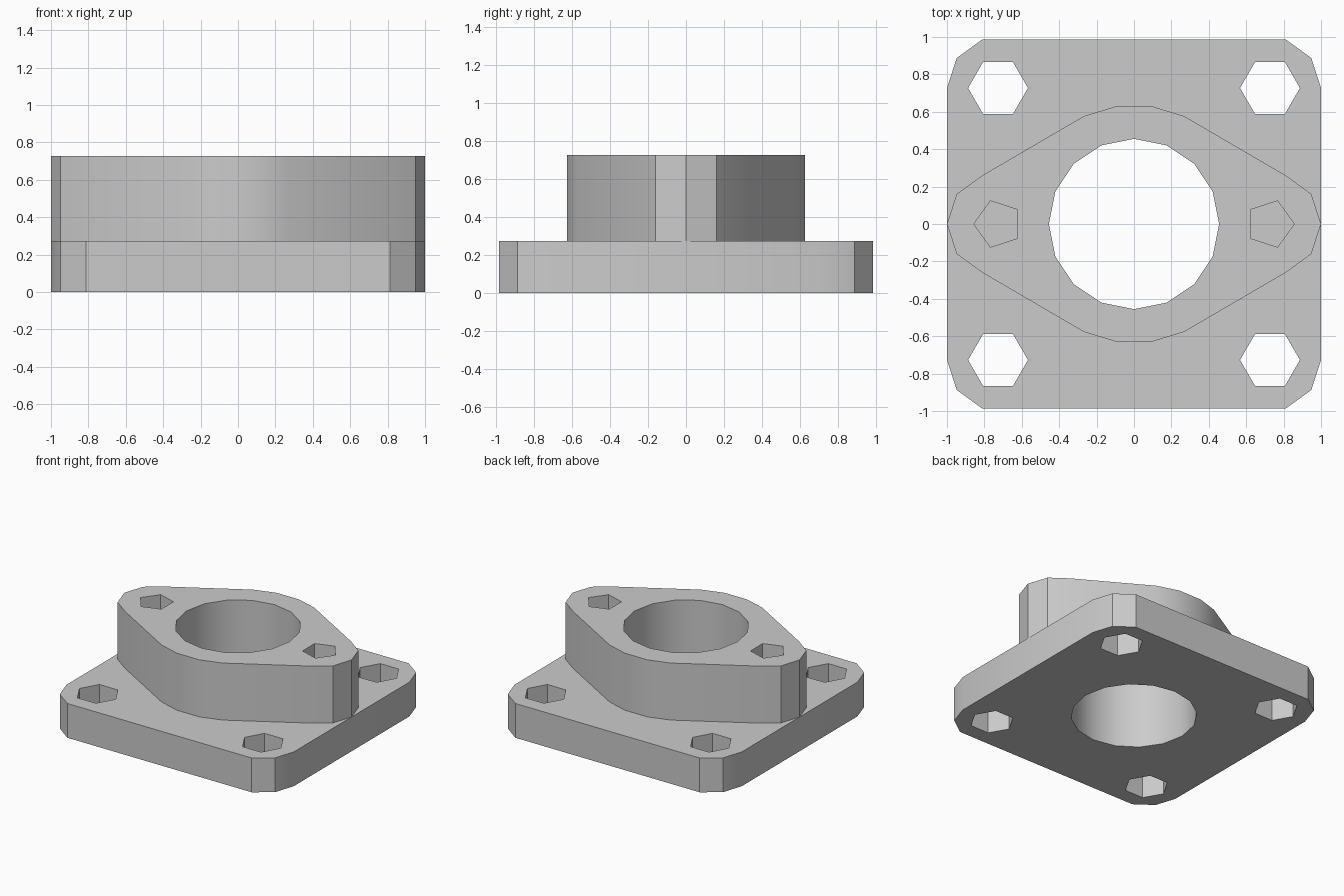
import bpy, bmesh
from math import sin, cos, radians, pi

cube = bpy.data.objects.get("Cube")
if cube:
    bpy.data.objects.remove(cube, do_unlink=True)

grey = bpy.data.materials.new("light_grey")
grey.use_nodes = True
grey.diffuse_color = (0.6, 0.6, 0.6, 1)
grey.node_tree.nodes["Principled BSDF"].inputs["Base Color"].default_value = (0.6, 0.6, 0.6, 1)

HOLE = 0.727          # offset of every bolt hole and rounded corner
ROUND = 0.273         # corner radius
PLATE_TOP, TOP = 0.273, 0.727


def ngon(cx, cy, r, n, start=0.0):
    return [(cx + r * cos(start + 2 * pi * i / n), cy + r * sin(start + 2 * pi * i / n))
            for i in range(n)]


def arc(cx, cy, r, degrees):
    return [(cx + r * cos(radians(a)), cy + r * sin(radians(a))) for a in degrees]


def four_way(quarter):
    """Mirror a quarter outline, running from +x to +y, into a closed loop."""
    half = quarter + [(-x, y) for x, y in reversed(quarter)]
    loop = half + [(x, -y) for x, y in reversed(half)]
    return [p for i, p in enumerate(loop)
            if abs(p[0] - loop[i - 1][0]) + abs(p[1] - loop[i - 1][1]) > 1e-5]


def pierced_slab(name, loops, z0, z1):
    """Extrude an outline with holes between two heights."""
    curve = bpy.data.curves.new(name, 'CURVE')
    curve.dimensions = '2D'
    curve.fill_mode = 'BOTH'
    curve.extrude = (z1 - z0) / 2
    for loop in loops:
        spline = curve.splines.new('POLY')
        spline.points.add(len(loop) - 1)
        for point, (x, y) in zip(spline.points, loop):
            point.co = (x, y, 0, 1)
        spline.use_cyclic_u = True
    obj = bpy.data.objects.new(name, curve)
    bpy.context.collection.objects.link(obj)
    bpy.ops.object.select_all(action='DESELECT')
    obj.select_set(True)
    bpy.context.view_layer.objects.active = obj
    bpy.ops.object.convert(target='MESH')
    obj = bpy.context.view_layer.objects.active

    # Weld caps to walls and set the height
    bm = bmesh.new()
    bm.from_mesh(obj.data)
    bmesh.ops.remove_doubles(bm, verts=bm.verts, dist=1e-4)
    bmesh.ops.translate(bm, verts=bm.verts, vec=(0, 0, (z0 + z1) / 2))
    bmesh.ops.recalc_face_normals(bm, faces=bm.faces)
    bm.to_mesh(obj.data)
    bm.free()
    obj.data.materials.clear()
    obj.data.materials.append(grey)
    bpy.ops.object.shade_smooth_by_angle(angle=radians(30))
    return obj


bore = ngon(0, 0, 0.455, 16)

# Square base plate with chamfer-like rounded corners and four hexagonal holes
plate = four_way(arc(HOLE, HOLE, ROUND, (0, 36, 72)))
bolt_holes = [ngon(sx * HOLE, sy * HOLE, 0.16, 6) for sx in (-1, 1) for sy in (-1, 1)]
pierced_slab("base_plate", [plate, bore] + bolt_holes, 0, PLATE_TOP)

# Raised two-bolt flange with blind pentagonal holes
flange = four_way(arc(HOLE, 0, ROUND, (0, 36, 72)) + arc(0, 0, 0.636, (65, 81)))
blind_holes = [ngon(HOLE, 0, 0.13, 5), ngon(-HOLE, 0, 0.13, 5, pi)]
pierced_slab("raised_flange", [flange, bore] + blind_holes, PLATE_TOP, TOP)
